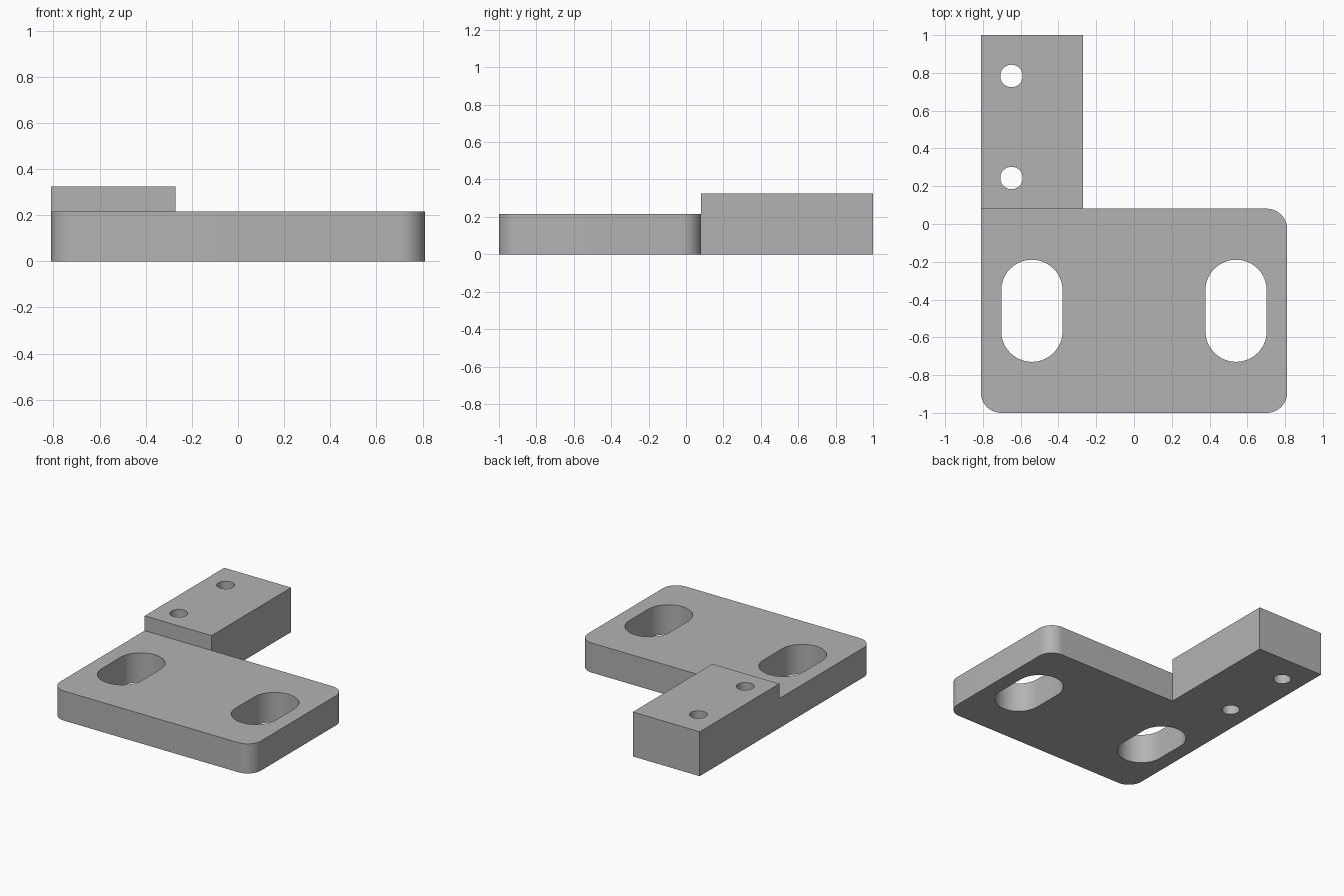
import bpy, bmesh, math

cube = bpy.data.objects.get("Cube")
if cube:
    bpy.data.objects.remove(cube, do_unlink=True)

U = 2 / 37          # one design unit: the bracket is 37 units long
ARC = 16            # segments per quarter circle

grey = bpy.data.materials.new("plain grey")
grey.use_nodes = True
grey.diffuse_color = (0.45, 0.45, 0.45, 1)
grey.node_tree.nodes["Principled BSDF"].inputs["Base Color"].default_value = grey.diffuse_color


def rounded_outline(x0, x1, y0, y1, radii):
    """Rectangle with a radius per corner: back +x, back -x, front -x, front +x."""
    corners = [(x1, y1, -1, -1), (x0, y1, 1, -1), (x0, y0, 1, 1), (x1, y0, -1, 1)]
    points = []
    for i, ((x, y, sx, sy), r) in enumerate(zip(corners, radii)):
        if r == 0:
            points.append((x, y))
            continue
        for k in range(ARC + 1):
            a = math.pi / 2 * (i + k / ARC)
            points.append((x + sx * r + r * math.cos(a), y + sy * r + r * math.sin(a)))
    return points


def slot(cx, cy, width, length):
    r = width / 2
    return rounded_outline(cx - r, cx + r, cy - length / 2, cy + length / 2, [r] * 4)


def solid(name, outlines, height):
    """Extrude an outline, with any further outlines as through holes."""
    curve = bpy.data.curves.new(name, 'CURVE')
    curve.dimensions = '2D'
    curve.fill_mode = 'BOTH'
    curve.extrude = height * U / 2
    for points in outlines:
        spline = curve.splines.new('POLY')
        spline.points.add(len(points) - 1)
        for p, (x, y) in zip(spline.points, points):
            p.co = (x * U, y * U, 0, 1)
        spline.use_cyclic_u = True
    helper = bpy.data.objects.new(name + " outline", curve)
    bpy.context.collection.objects.link(helper)
    bpy.context.view_layer.update()
    evaluated = helper.evaluated_get(bpy.context.evaluated_depsgraph_get())
    mesh = bpy.data.meshes.new_from_object(evaluated)
    bpy.data.objects.remove(helper, do_unlink=True)

    # Weld caps to walls and rest the part on the ground
    bm = bmesh.new()
    bm.from_mesh(mesh)
    bmesh.ops.remove_doubles(bm, verts=bm.verts, dist=1e-5)
    bmesh.ops.translate(bm, verts=bm.verts, vec=(0, 0, height * U / 2))
    bmesh.ops.recalc_face_normals(bm, faces=bm.faces)
    bm.to_mesh(mesh)
    bm.free()
    mesh.materials.clear()
    mesh.materials.append(grey)

    obj = bpy.data.objects.new(name, mesh)
    bpy.context.collection.objects.link(obj)
    bpy.ops.object.select_all(action='DESELECT')
    obj.select_set(True)
    bpy.context.view_layer.objects.active = obj
    bpy.ops.object.shade_smooth_by_angle(angle=math.radians(30))
    return obj


# Base plate: three rounded corners, square where the arm joins, two long slots
plate = rounded_outline(-15, 15, -18.5, 1.5, [2, 0, 2, 2])
solid("base_plate", [plate] + [slot(s * 10, -8.5, 6, 10) for s in (-1, 1)], 4)

# Taller mounting arm with two round screw holes
arm = rounded_outline(-15, -5, 1.5, 18.5, [0] * 4)
solid("mounting_arm", [arm] + [slot(-12, y, 2.2, 2.2) for y in (4.5, 14.5)], 6)
